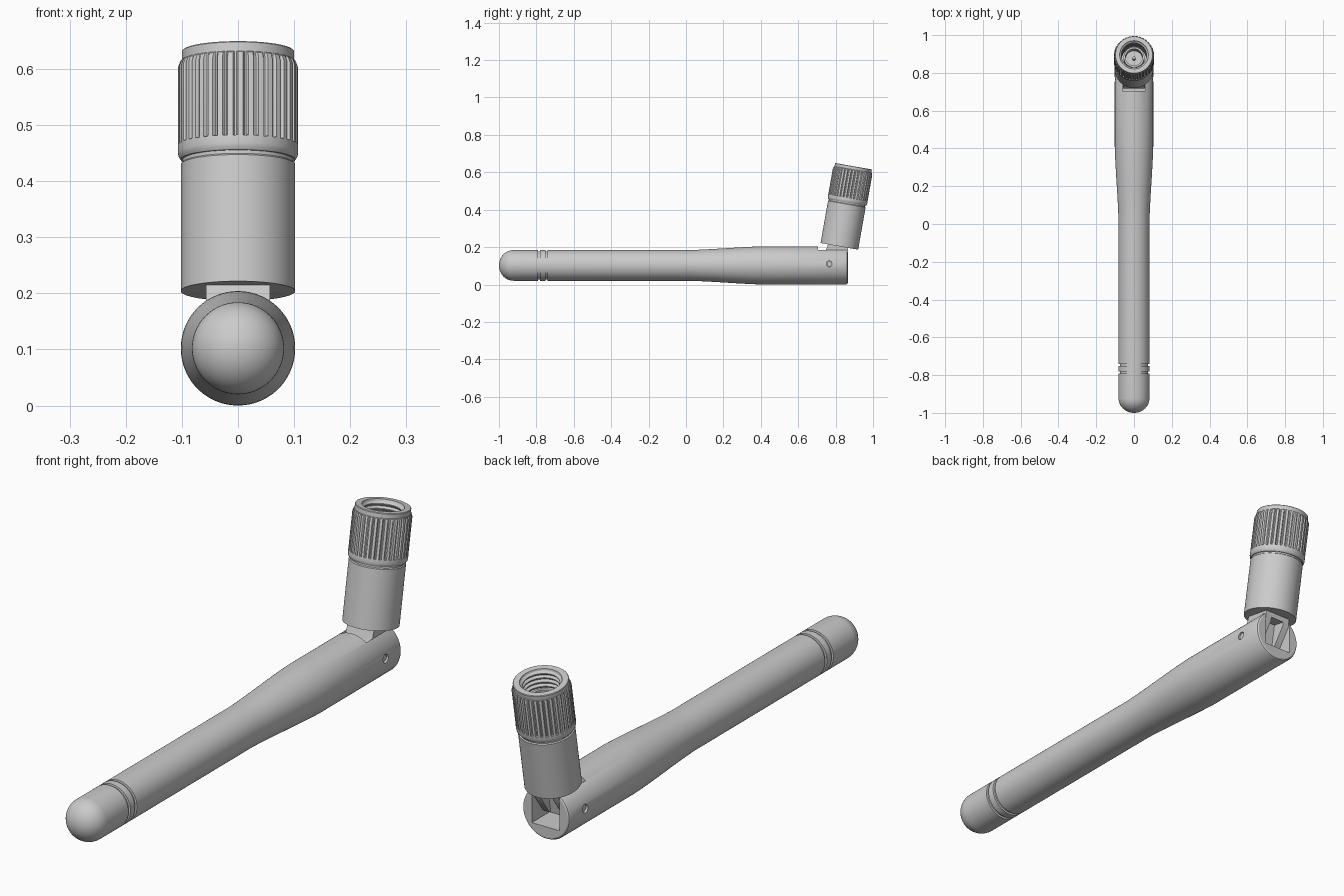
import bpy, bmesh, math
from mathutils import Matrix, Vector

if "Cube" in bpy.data.objects:
    bpy.data.objects.remove(bpy.data.objects["Cube"])

TILT = math.radians(10)
BODY = Matrix.Translation((0, 0, 0.102)) @ Matrix.Rotation(-math.pi / 2, 4, 'X')   # profile height = y
CONN = Matrix.Translation((0, 0.82, 0.204)) @ Matrix.Rotation(-TILT, 4, 'X')        # tilted connector


def finish(name, bm, mat=Matrix()):
    bmesh.ops.remove_doubles(bm, verts=bm.verts, dist=1e-5)
    bmesh.ops.recalc_face_normals(bm, faces=bm.faces)
    me = bpy.data.meshes.new(name)
    bm.to_mesh(me)
    bm.free()
    me.transform(mat)
    ob = bpy.data.objects.new(name, me)
    bpy.context.collection.objects.link(ob)
    return ob


def lathe(name, profile, mat, n=96, closed=False, pattern=(0,)):
    """Revolve (radius, height[, knurl depth]); the pattern repeats round the rim."""
    bm = bmesh.new()
    rings = []
    for p in profile:
        depth = p[2] if len(p) > 2 else 0
        ring = []
        for i in range(n):
            a = 2 * math.pi * i / n
            r = p[0] - depth * pattern[i % len(pattern)]
            ring.append(bm.verts.new((r * math.cos(a), r * math.sin(a), p[1])))
        rings.append(ring)
    pairs = list(zip(rings, rings[1:]))
    if closed:
        pairs.append((rings[-1], rings[0]))
    for lo, hi in pairs:
        for i in range(n):
            j = (i + 1) % n
            bm.faces.new((lo[i], lo[j], hi[j], hi[i]))
    return finish(name, bm, mat)


def box(name, lo, hi, mat=Matrix()):
    bm = bmesh.new()
    bmesh.ops.create_cube(bm, size=1)
    lo, hi = Vector(lo), Vector(hi)
    for v in bm.verts:
        v.co = (lo + hi) / 2 + Vector(v.co[i] * (hi - lo)[i] for i in range(3))
    return finish(name, bm, mat)


def x_pin(name, radius, half):
    m = Matrix.Translation((0, 0.766, 0.11)) @ Matrix.Rotation(math.pi / 2, 4, 'Y')
    return lathe(name, [(0, -half), (radius, -half), (radius, half), (0, half)], m, 32)


def activate(ob):
    bpy.ops.object.select_all(action='DESELECT')
    ob.select_set(True)
    bpy.context.view_layer.objects.active = ob


def cut(ob, cutter):
    mod = ob.modifiers.new("cut", 'BOOLEAN')
    mod.operation, mod.object, mod.solver = 'DIFFERENCE', cutter, 'EXACT'
    activate(ob)
    bpy.ops.object.modifier_apply(modifier=mod.name)
    bpy.data.objects.remove(cutter)


# Antenna sleeve: rounded tip, two grooves, soft flare, chamfered end
R, W = 0.082, 0.102
prof = [(R * math.sin(a), -0.922 - 0.078 * math.cos(a))
        for a in (math.pi / 2 * i / 14 for i in range(15))]
for y in (-0.792, -0.752):
    prof += [(R, y), (R - 0.007, y + 0.001), (R - 0.007, y + 0.011), (R, y + 0.012)]
for i in range(13):
    t = i / 12
    s = 0.55 * t + 0.45 * t * t * (3 - 2 * t)
    prof.append((R + (W - R) * s, 0.02 + 0.39 * t))
prof += [(W, 0.855), (W - 0.003, 0.862), (W - 0.008, 0.865), (0, 0.865)]
sleeve = lathe("antenna_sleeve", prof, BODY)
cut(sleeve, box("slot_cutter", (-0.06, 0.705, 0.05), (0.06, 0.95, 0.3)))
cut(sleeve, x_pin("pin_hole_cutter", 0.016, 0.2))

# Hinge pin
pin = x_pin("hinge_pin", 0.0135, 0.095)

# Hinge tab: side outline rounded about the pin, hollowed from the back
outline = [(0.048, 0.01), (-0.06, 0.01), (-0.072, -0.06)]
for i in range(13):
    a = math.radians(170 + 160 * i / 12)
    outline.append((-0.037 + 0.048 * math.cos(a), -0.102 + 0.048 * math.sin(a)))
outline.append((0.049, -0.035))
bm = bmesh.new()
face = bm.faces.new([bm.verts.new((-0.057, y, z)) for y, z in outline])
ext = bmesh.ops.extrude_face_region(bm, geom=[face])
bmesh.ops.translate(bm, vec=(0.114, 0, 0),
                    verts=[g for g in ext['geom'] if isinstance(g, bmesh.types.BMVert)])
tab = finish("hinge_tab", bm, CONN)
cut(tab, box("tab_cutter", (-0.03, -0.005, -0.2), (0.03, 0.1, -0.02), CONN))

# Connector barrel with inner contact socket and centre contact
barrel = lathe("connector_barrel", [
    (0, 0), (W, 0), (W, 0.229), (0.098, 0.232), (0.098, 0.245), (0.055, 0.245),
    (0.055, 0.365), (0.045, 0.365), (0.045, 0.30), (0.008, 0.30), (0.008, 0.345),
    (0, 0.35)], CONN)

# Knurled coupling nut with internal thread
nut_prof = [(0.08, 0.238), (0.102, 0.238), (0.106, 0.244), (0.107, 0.25), (0.107, 0.264),
            (0.1068, 0.265, 0.006), (0.1068, 0.405, 0.006), (0.103, 0.415, 0.003),
            (0.100, 0.417), (0.100, 0.433), (0.098, 0.435), (0.076, 0.435)]
for i in range(9):
    h = 0.428 - 0.018 * i
    nut_prof += [(0.074, h), (0.066, h - 0.007), (0.066, h - 0.010)]
nut_prof.append((0.074, 0.262))
nut = lathe("knurled_nut", nut_prof, CONN, 216, True, (0, 0, 0, 0, 1, 1))

for ob in (sleeve, pin, tab, barrel, nut):
    activate(ob)
    bpy.ops.object.shade_smooth_by_angle(angle=math.radians(30))
